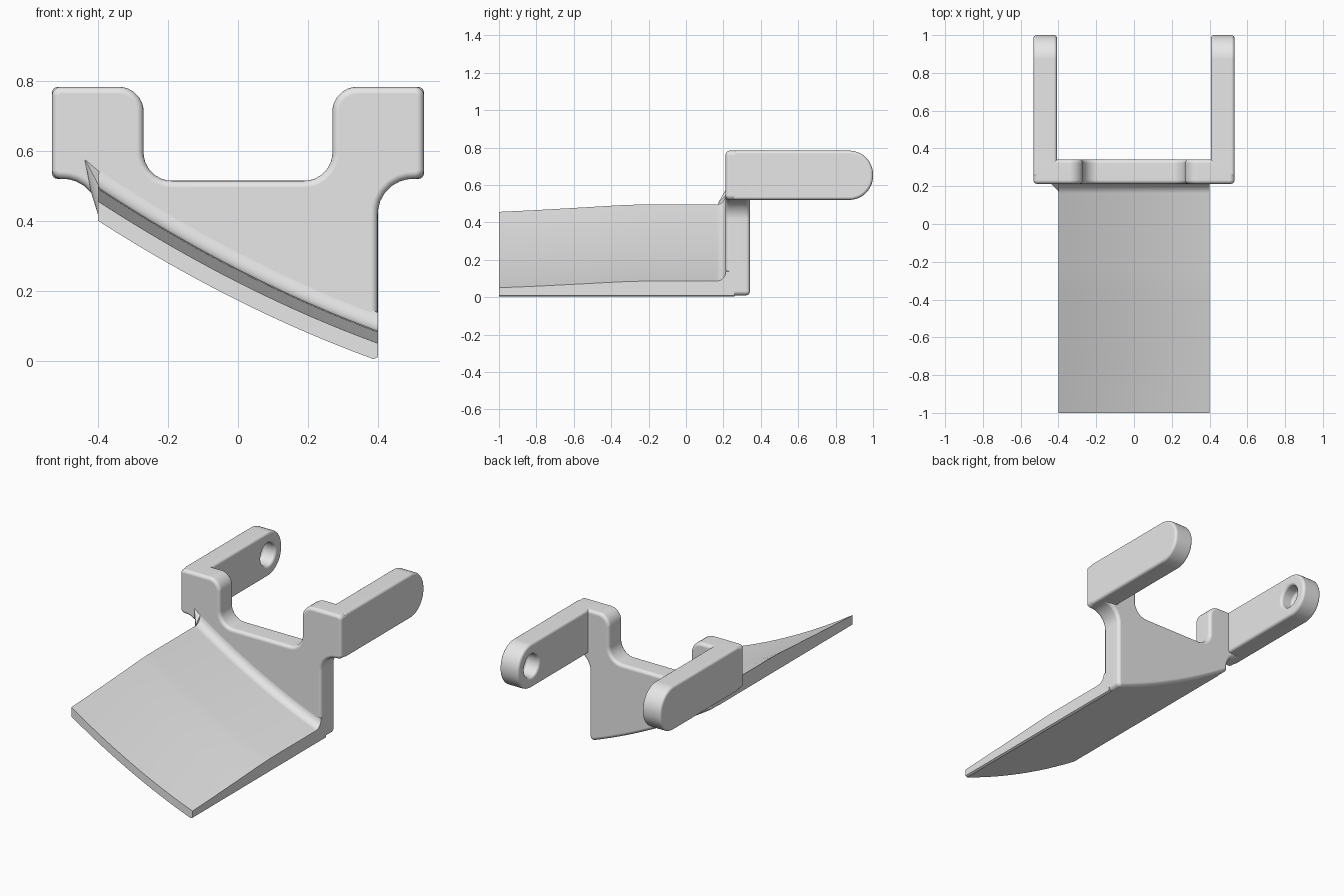
import bpy, bmesh, math
from mathutils import Vector

cube = bpy.data.objects.get("Cube")
if cube:
    bpy.data.objects.remove(cube, do_unlink=True)

GREY = (0.8, 0.8, 0.8, 1.0)
grey = bpy.data.materials.new("plain grey")
grey.use_nodes = True
grey.diffuse_color = GREY
grey.node_tree.nodes["Principled BSDF"].inputs["Base Color"].default_value = GREY


def add_object(name, bm):
    bmesh.ops.recalc_face_normals(bm, faces=bm.faces)
    mesh = bpy.data.meshes.new(name)
    bm.to_mesh(mesh)
    bm.free()
    mesh.materials.append(grey)
    obj = bpy.data.objects.new(name, mesh)
    bpy.context.collection.objects.link(obj)
    return obj


def rounded(corners, steps=7):
    """Turn (u, v, radius) corners into an outline with rounded corners."""
    out = []
    for i, (u, v, r) in enumerate(corners):
        p = Vector((u, v))
        if r == 0:
            out.append(p)
            continue
        a = (Vector(corners[i - 1][:2]) - p).normalized()
        b = (Vector(corners[(i + 1) % len(corners)][:2]) - p).normalized()
        half = a.angle(b) / 2
        t = r / math.tan(half)
        c = p + (a + b).normalized() * r / math.sin(half)
        start, end = p + a * t - c, p + b * t - c
        for k in range(steps + 1):
            out.append(c + start.lerp(end, k / steps).normalized() * r)
    return out


def extrude(name, outline, place, offset):
    bm = bmesh.new()
    face = bm.faces.new([bm.verts.new(place(p.x, p.y)) for p in outline])
    new = bmesh.ops.extrude_face_region(bm, geom=[face])["geom"]
    bmesh.ops.translate(bm, vec=offset,
                        verts=[g for g in new if isinstance(g, bmesh.types.BMVert)])
    return add_object(name, bm)


def finish(obj, bevel=0):
    if bevel:
        mod = obj.modifiers.new("edge rounding", "BEVEL")
        mod.width = bevel
        mod.segments = 4
        mod.limit_method = "ANGLE"
        mod.use_clamp_overlap = False
    bpy.ops.object.select_all(action="DESELECT")
    obj.select_set(True)
    bpy.context.view_layer.objects.active = obj
    bpy.ops.object.convert(target="MESH")
    bpy.ops.object.shade_smooth_by_angle(angle=math.radians(35))
    obj.modifiers.new("flat face normals", "WEIGHTED_NORMAL").keep_sharp = True


def under(x):
    """Height of the curved underside."""
    return 0.172 - 0.5 * x + 0.175 * x * x


# Upright plate: notched top, two shoulders, curved bottom
STEPS = 16
FRONT, BACK = 0.212, 0.342
curve = [(x, under(x), 0) for x in (0.4 - 0.8 * k / STEPS for k in range(1, STEPS))]
right_half = [(0.27, 0.515, 0.08), (0.27, 0.783, 0.07), (0.532, 0.783, 0.025),
              (0.532, 0.52, 0.025), (0.4, 0.52, 0.1)]
left_half = [(-x, z, r) for x, z, r in reversed(right_half)]
corners = (right_half + [(0.4, under(0.4), 0.022)] + curve
           + [(-0.4, under(-0.4), 0.022)] + left_half)
plate = extrude("upright_plate", rounded(corners),
                lambda x, z: (x, FRONT, z), (0, BACK - FRONT, 0))
finish(plate, 0.02)

# Arms: round-ended bars with a blind pin hole on the inner face
for side, label in ((1, "left"), (-1, "right")):
    bar = rounded([(0.25, 0.52, 0), (0.25, 0.783, 0),
                   (1, 0.783, 0.127), (1, 0.52, 0.127)], 12)
    arm = extrude(label + "_arm", bar,
                  lambda y, z: (side * 0.408, y, z), (side * 0.124, 0, 0))
    circle = [Vector((0.87 + 0.067 * math.cos(a), 0.651 + 0.067 * math.sin(a)))
              for a in (math.tau * k / 32 for k in range(32))]
    cutter = extrude(label + "_hole_cutter", circle,
                     lambda y, z: (side * 0.35, y, z), (side * 0.14, 0, 0))
    cutter.hide_render = True
    cut = arm.modifiers.new("pin hole", "BOOLEAN")
    cut.operation = "DIFFERENCE"
    cut.solver = "EXACT"
    cut.object = cutter
    finish(arm, 0.016)
    bpy.data.objects.remove(cutter, do_unlink=True)

# Blade: tapered curved sheet, with a fillet rising to the plate
top = [(-1, 0.047), (-0.8, 0.055), (-0.55, 0.067), (-0.35, 0.077), (-0.25, 0.08)]
for k in range(7):
    a = math.pi / 2 * k / 6
    top.append((0.163 + 0.05 * math.sin(a), 0.13 - 0.05 * math.cos(a)))
top.append((0.26, 0.13))
section = [(0.26, 0), (-1, 0)] + top
bm = bmesh.new()
rows = []
for x in [-0.4 + 0.8 * k / STEPS for k in range(STEPS)] + [0.388, 0.4]:
    stretch = math.hypot(1, 0.35 * x - 0.5)
    lift = 0.01 if x == 0.4 else 0
    rows.append([bm.verts.new((x, y, under(x) + (t * stretch if t else lift)))
                 for y, t in section])
for r, s in zip(rows, rows[1:]):
    for i in range(len(section)):
        bm.faces.new((r[i - 1], r[i], s[i], s[i - 1]))
bm.faces.new(rows[0])
bm.faces.new(rows[-1])
finish(add_object("blade", bm))

# Small web where the blade meets the shoulder
bm = bmesh.new()
for p in ((-0.398, 0.17, 0.41), (-0.398, 0.17, 0.5), (-0.398, 0.22, 0.55),
          (-0.398, 0.22, 0.41), (-0.44, 0.215, 0.58), (-0.42, 0.215, 0.48)):
    bm.verts.new(p)
bmesh.ops.convex_hull(bm, input=bm.verts)
finish(add_object("corner_web", bm))
